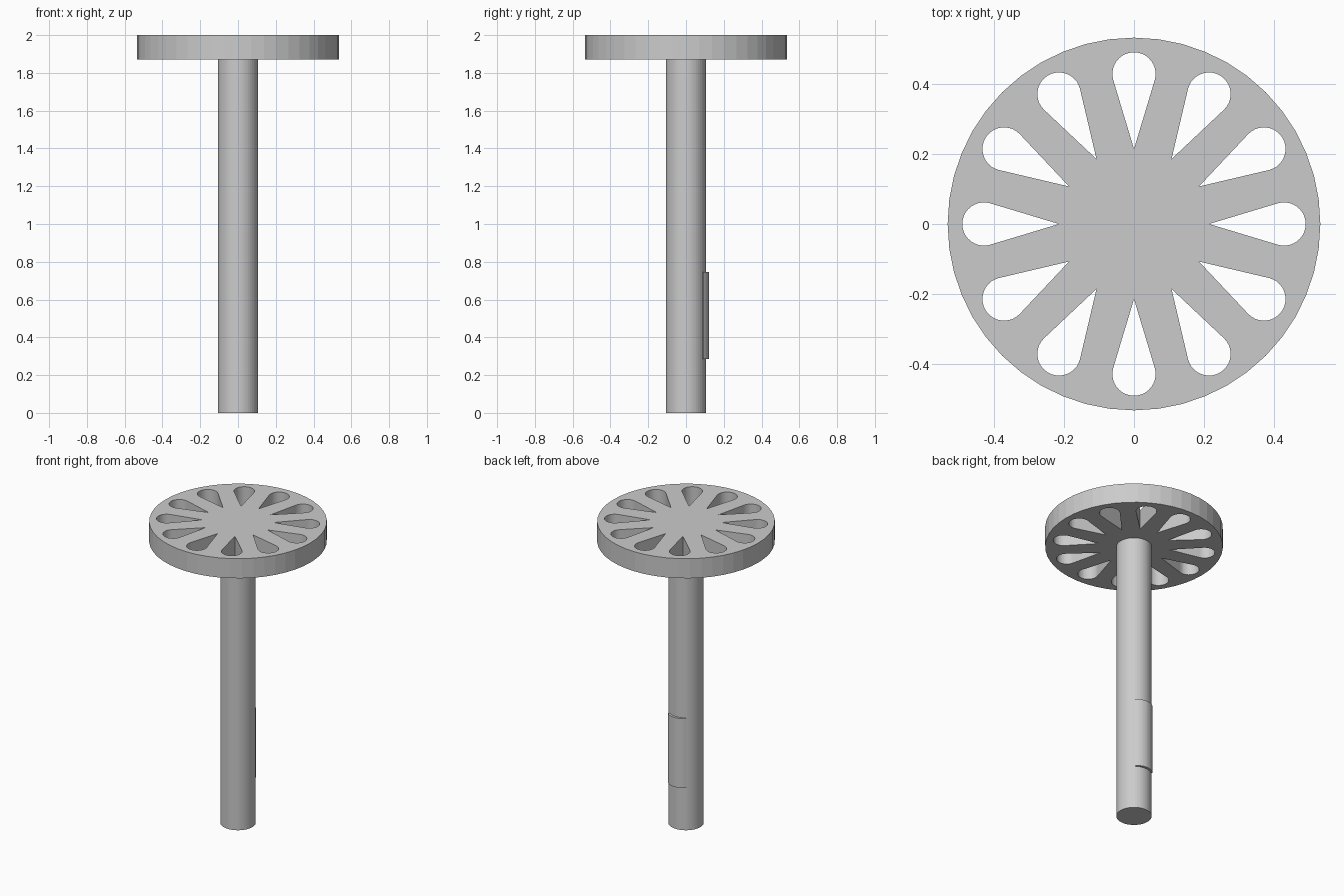
import bpy
import bmesh
from math import sin, cos, pi, asin, radians

cube = bpy.data.objects.get("Cube")
if cube:
    bpy.data.objects.remove(cube, do_unlink=True)

grey = bpy.data.materials.new("plain grey")
grey.use_nodes = True
colour = (0.6, 0.6, 0.6, 1)
grey.diffuse_color = colour
grey.node_tree.nodes["Principled BSDF"].inputs["Base Color"].default_value = colour


def arc(cx, cy, r, start, end, n):
    """Points along an arc, both ends included."""
    angles = [start + (end - start) * i / n for i in range(n + 1)]
    return [(cx + r * cos(a), cy + r * sin(a)) for a in angles]


def turn(points, a):
    return [(x * cos(a) - y * sin(a), x * sin(a) + y * cos(a)) for x, y in points]


def extrude_outlines(name, outlines, z0, z1):
    """Fill closed outlines (inner ones become holes) and extrude them along z."""
    curve = bpy.data.curves.new(name + "_outline", 'CURVE')
    curve.dimensions = '2D'
    curve.fill_mode = 'BOTH'
    curve.extrude = (z1 - z0) / 2
    for outline in outlines:
        spline = curve.splines.new('POLY')
        spline.points.add(len(outline) - 1)
        for point, (x, y) in zip(spline.points, outline):
            point.co = (x, y, 0, 1)
        spline.use_cyclic_u = True
    helper = bpy.data.objects.new(name + "_helper", curve)
    bpy.context.collection.objects.link(helper)
    deps = bpy.context.evaluated_depsgraph_get()
    mesh = bpy.data.meshes.new_from_object(helper.evaluated_get(deps))
    bpy.data.objects.remove(helper, do_unlink=True)

    bm = bmesh.new()
    bm.from_mesh(mesh)
    bmesh.ops.remove_doubles(bm, verts=bm.verts, dist=0.0001)
    bmesh.ops.recalc_face_normals(bm, faces=bm.faces)
    bmesh.ops.translate(bm, verts=bm.verts, vec=(0, 0, (z0 + z1) / 2))
    for face in bm.faces:
        face.smooth = False
    bm.to_mesh(mesh)
    bm.free()
    mesh.name = name
    mesh.materials.clear()
    mesh.materials.append(grey)
    obj = bpy.data.objects.new(name, mesh)
    bpy.context.collection.objects.link(obj)
    return obj


def circle(r, n):
    return arc(0, 0, r, 0, 2 * pi, n)[:-1]


# Slotted disc: twelve teardrop holes, straight sides tangent to a round end
tip, centre, radius = 0.215, 0.43, 0.062
lean = pi / 2 + asin(radius / (centre - tip))
teardrop = [(tip, 0)] + arc(centre, 0, radius, -lean, lean, 20)
holes = [turn(teardrop, i * pi / 6) for i in range(12)]
extrude_outlines("slotted_disc", [circle(0.534, 48)] + holes, 1.87, 2.0)

# Round column
extrude_outlines("column", [circle(0.106, 48)], 0, 1.87)

# Curved plate on the back of the column
half = radians(48)
outer = arc(0, 0.031, 0.091, pi / 2 - half, pi / 2 + half, 16)
inner = [(-0.05, 0.08), (0, 0.095), (0.05, 0.08)]
extrude_outlines("back_plate", [outer + inner], 0.285, 0.745)
